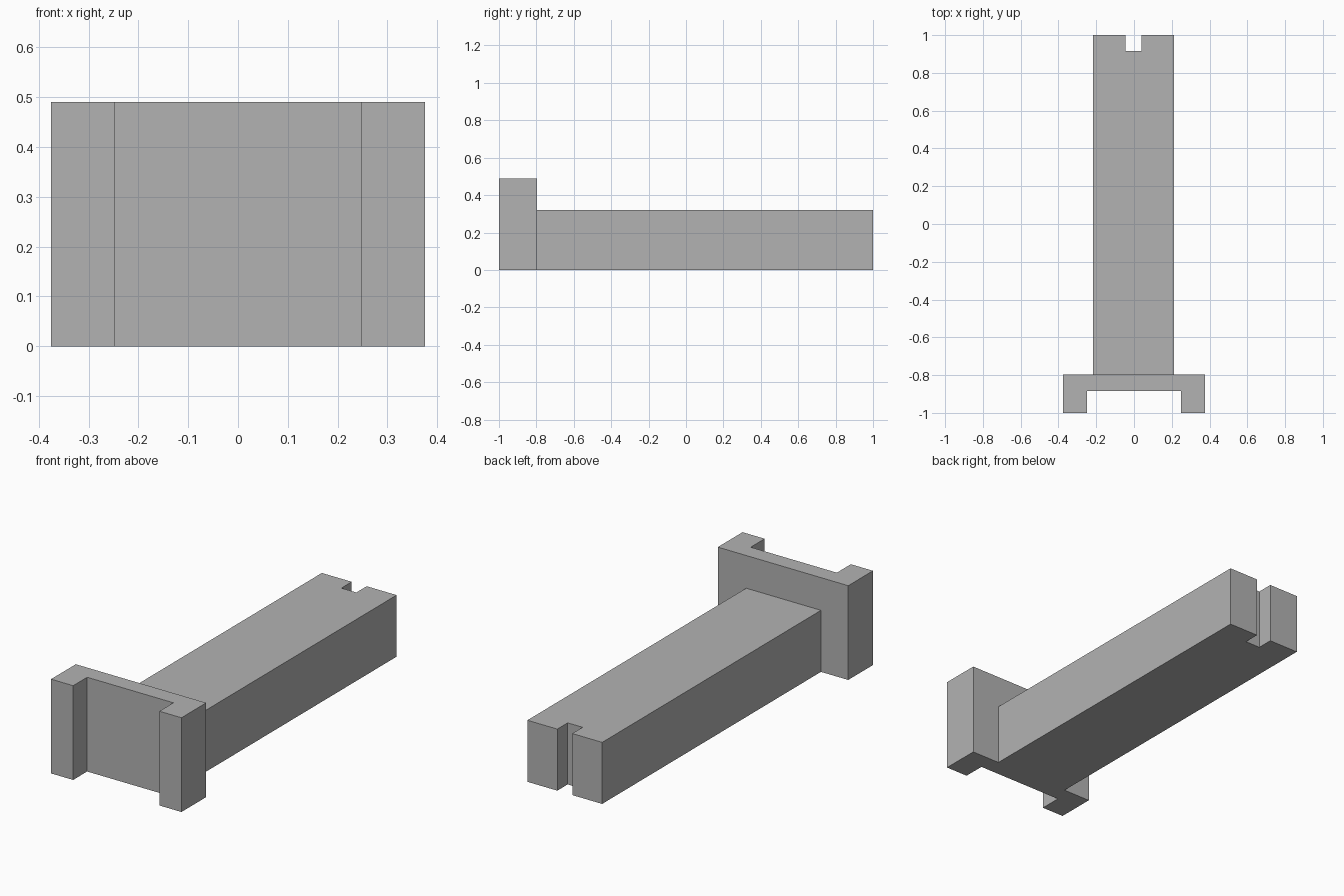
import bpy
import bmesh

if "Cube" in bpy.data.objects:
    bpy.data.objects.remove(bpy.data.objects["Cube"], do_unlink=True)

grey = bpy.data.materials.new("plain grey")
grey.use_nodes = True
colour = (0.45, 0.45, 0.45, 1.0)
grey.diffuse_color = colour
grey.node_tree.nodes["Principled BSDF"].inputs["Base Color"].default_value = colour


def extruded_outline(name, outline, height):
    """Raise a flat counter-clockwise outline from the ground to a height."""
    bm = bmesh.new()
    base = bm.faces.new([bm.verts.new((x, y, 0)) for x, y in outline])
    raised = bmesh.ops.extrude_face_region(bm, geom=[base], use_keep_orig=True)
    tops = [v for v in raised["geom"] if isinstance(v, bmesh.types.BMVert)]
    bmesh.ops.translate(bm, verts=tops, vec=(0, 0, height))
    bmesh.ops.recalc_face_normals(bm, faces=bm.faces)
    mesh = bpy.data.meshes.new(name)
    bm.to_mesh(mesh)
    bm.free()
    mesh.materials.append(grey)
    obj = bpy.data.objects.new(name, mesh)
    bpy.context.collection.objects.link(obj)
    return obj


def mirrored(half, centre=0.0):
    """Complete an outline from its right half, listed front to back."""
    right = [(centre + x, y) for x, y in half]
    left = [(centre - x, y) for x, y in reversed(half)]
    return right + left


# Upright channel-shaped head, open towards the front
head = [(0.248, -0.885), (0.248, -1), (0.375, -1), (0.375, -0.797)]
extruded_outline("channel_head", mirrored(head), 0.49)

# Long beam with a slot cut into its far end
beam = [(0.215, -0.797), (0.215, 1), (0.043, 1), (0.043, 0.915)]
extruded_outline("slotted_beam", mirrored(beam, -0.003), 0.32)
